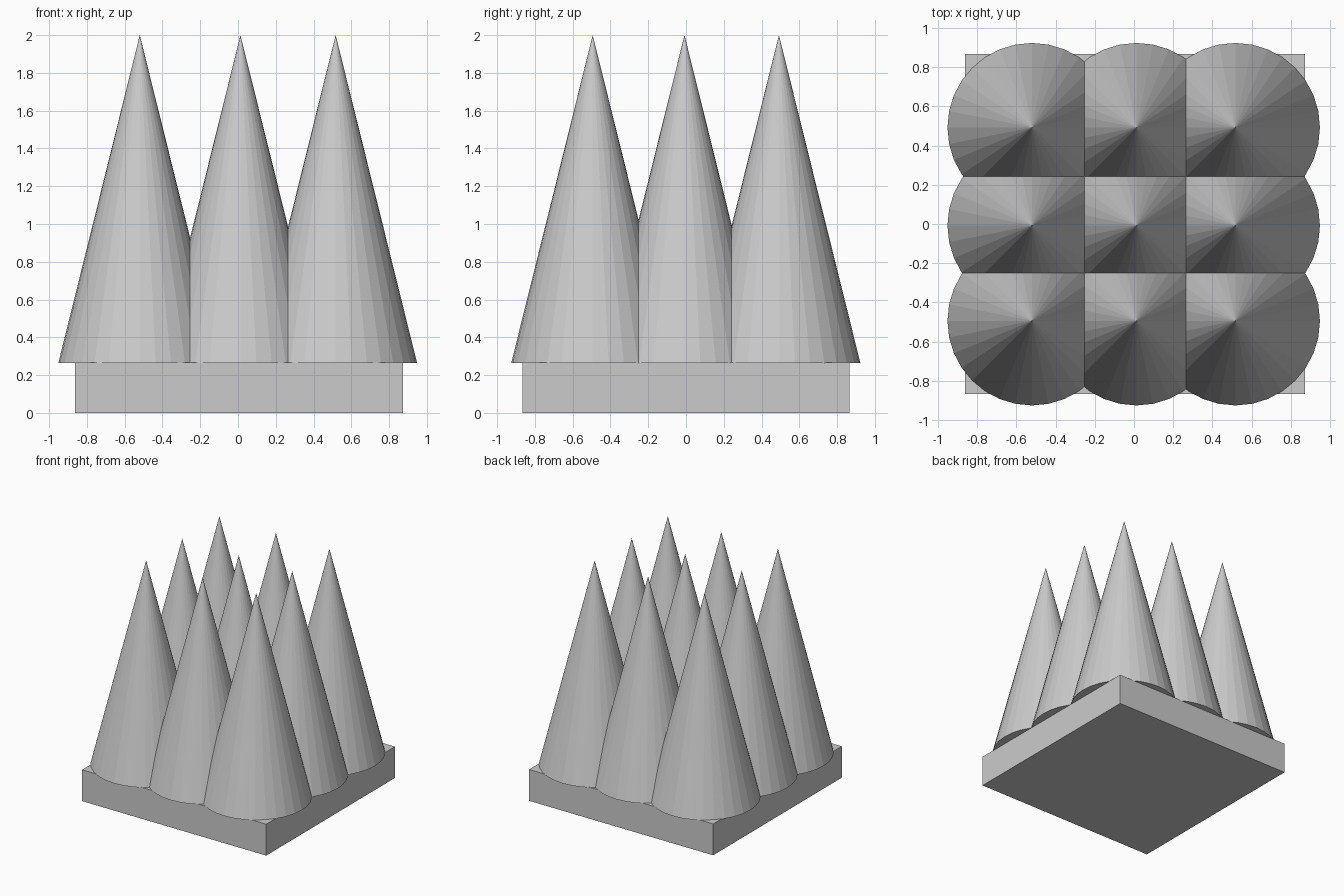
import bpy

cube = bpy.data.objects.get("Cube")
if cube:
    bpy.data.objects.remove(cube, do_unlink=True)

# Single plain grey
grey = bpy.data.materials.new("plain_grey")
grey.use_nodes = True
colour = (0.6, 0.6, 0.6, 1)
grey.diffuse_color = colour
grey.node_tree.nodes["Principled BSDF"].inputs["Base Color"].default_value = colour


def finish(name):
    obj = bpy.context.object
    obj.name = name
    obj.data.materials.append(grey)
    return obj


# Square base slab
BASE_TOP = 0.267
bpy.ops.mesh.primitive_cube_add(size=1, location=(0.005, 0, BASE_TOP / 2))
base = finish("base_slab")
base.scale = (1.735, 1.732, BASE_TOP)

# Three by three grid of overlapping spikes
CONE_BOTTOM, TIP, RADIUS = 0.265, 2.0, 0.431
columns = {"right": -0.52, "centre": 0.013, "left": 0.517}
rows = {"front": -0.494, "middle": -0.008, "back": 0.492}
for row, y in rows.items():
    for column, x in columns.items():
        bpy.ops.mesh.primitive_cone_add(
            vertices=32, radius1=RADIUS, radius2=0, depth=TIP - CONE_BOTTOM,
            location=(x, y, (TIP + CONE_BOTTOM) / 2))
        finish(f"spike_{row}_{column}")
